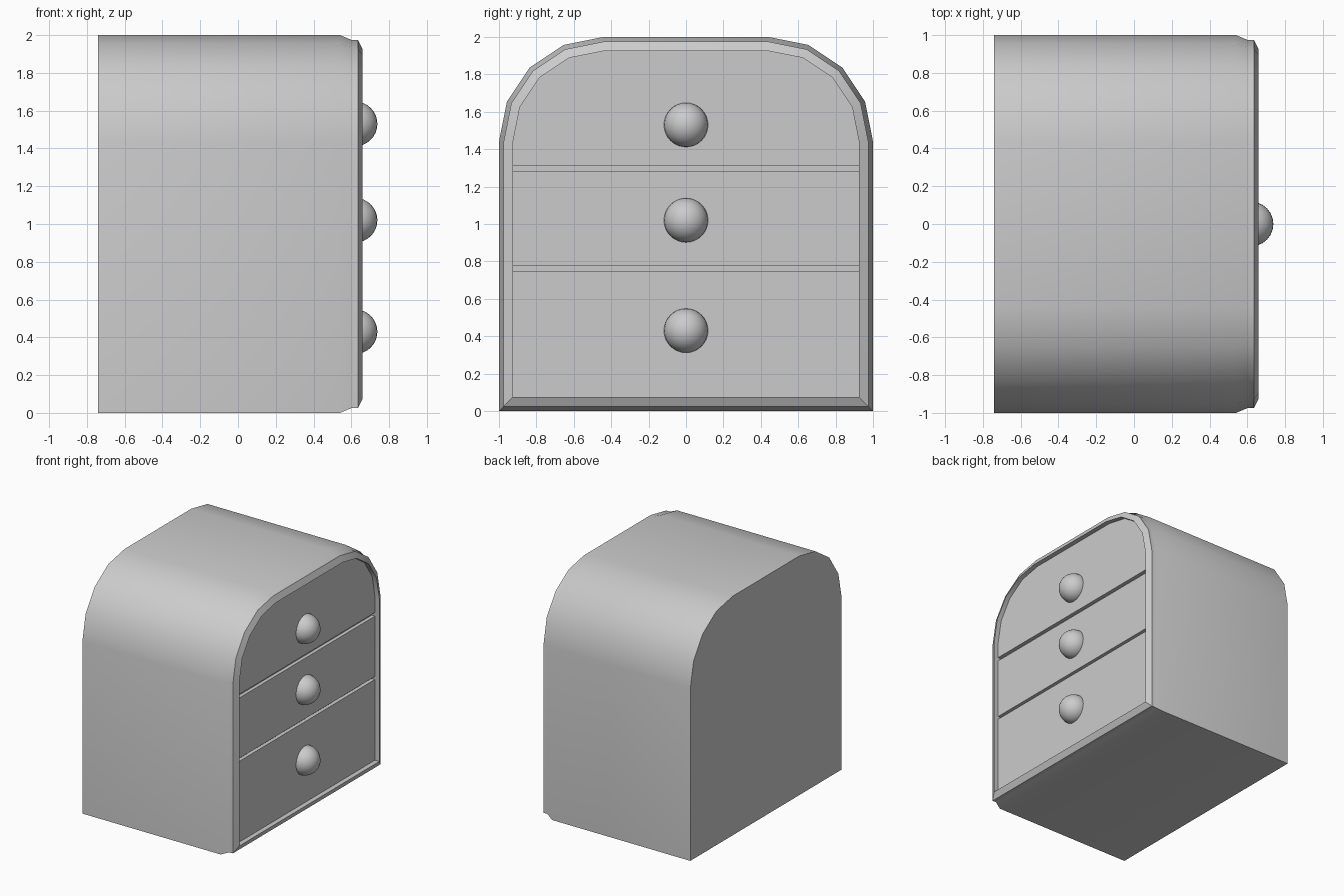
import bpy, math
from mathutils import Matrix

cube = bpy.data.objects.get("Cube")
if cube:
    bpy.data.objects.remove(cube, do_unlink=True)

grey = bpy.data.materials.new("plain grey")
grey.use_nodes = True
colour = (0.6, 0.6, 0.6, 1)
grey.diffuse_color = colour
grey.node_tree.nodes["Principled BSDF"].inputs["Base Color"].default_value = colour

RADIUS, ARC_Y, ARC_Z, STEPS = 0.56, 0.44, 1.44, 4
INSET = 0.075      # width of the rim around the drawers
FRONT = 0.62       # plane of the drawer fronts
GROOVE = 0.59      # bottom of the gaps between drawers


def arch(inset, bottom):
    """Arched outline in (y, z), shrunk by inset."""
    r = RADIUS - inset
    right = [(1 - inset, bottom)]
    for i in range(STEPS + 1):
        a = math.pi / 2 * i / STEPS
        right.append((ARC_Y + r * math.cos(a), ARC_Z + r * math.sin(a)))
    return right + [(-y, z) for y, z in reversed(right)]


def box(bottom, top):
    w = 1 - INSET
    return [(w, bottom), (w, top), (-w, top), (-w, bottom)]


def finish(obj):
    obj.data.materials.append(grey)
    bpy.ops.object.select_all(action='DESELECT')
    obj.select_set(True)
    bpy.context.view_layer.objects.active = obj
    bpy.ops.object.shade_smooth_by_angle(angle=math.radians(30))


def loft(name, sections):
    """Join equal-sized outlines placed along x and cap both ends."""
    n = len(sections[0][1])
    verts = [(x, y, z) for x, outline in sections for y, z in outline]
    faces = [list(range(n))[::-1], [len(verts) - n + i for i in range(n)]]
    for s in range(len(sections) - 1):
        for i in range(n):
            j = (i + 1) % n
            a, b = s * n, (s + 1) * n
            faces.append((a + i, a + j, b + j, b + i))
    mesh = bpy.data.meshes.new(name)
    mesh.from_pydata(verts, [], faces)
    obj = bpy.data.objects.new(name, mesh)
    bpy.context.collection.objects.link(obj)
    finish(obj)


# Cabinet shell with necked front, bevelled rim and recess
rings = [(-0.74, 0), (0.54, 0), (0.6, 0.025), (0.635, 0.025),
         (0.66, INSET), (GROOVE, INSET)]
loft("cabinet", [(x, arch(d, d)) for x, d in rings])

# Drawer fronts with narrow gaps between them
fronts = {"bottom_drawer": box(INSET, 0.75),
          "middle_drawer": box(0.775, 1.28),
          "top_drawer": arch(INSET, 1.31)}
for name, outline in fronts.items():
    loft(name, [(GROOVE, outline), (FRONT, outline)])

# Round knobs, half sunk in the drawer fronts
for name, z in (("bottom_knob", 0.43), ("middle_knob", 1.02), ("top_knob", 1.53)):
    bpy.ops.mesh.primitive_uv_sphere_add(segments=24, ring_count=16, radius=0.118,
                                         location=(FRONT, 0, z))
    knob = bpy.context.object
    knob.name = name
    finish(knob)
